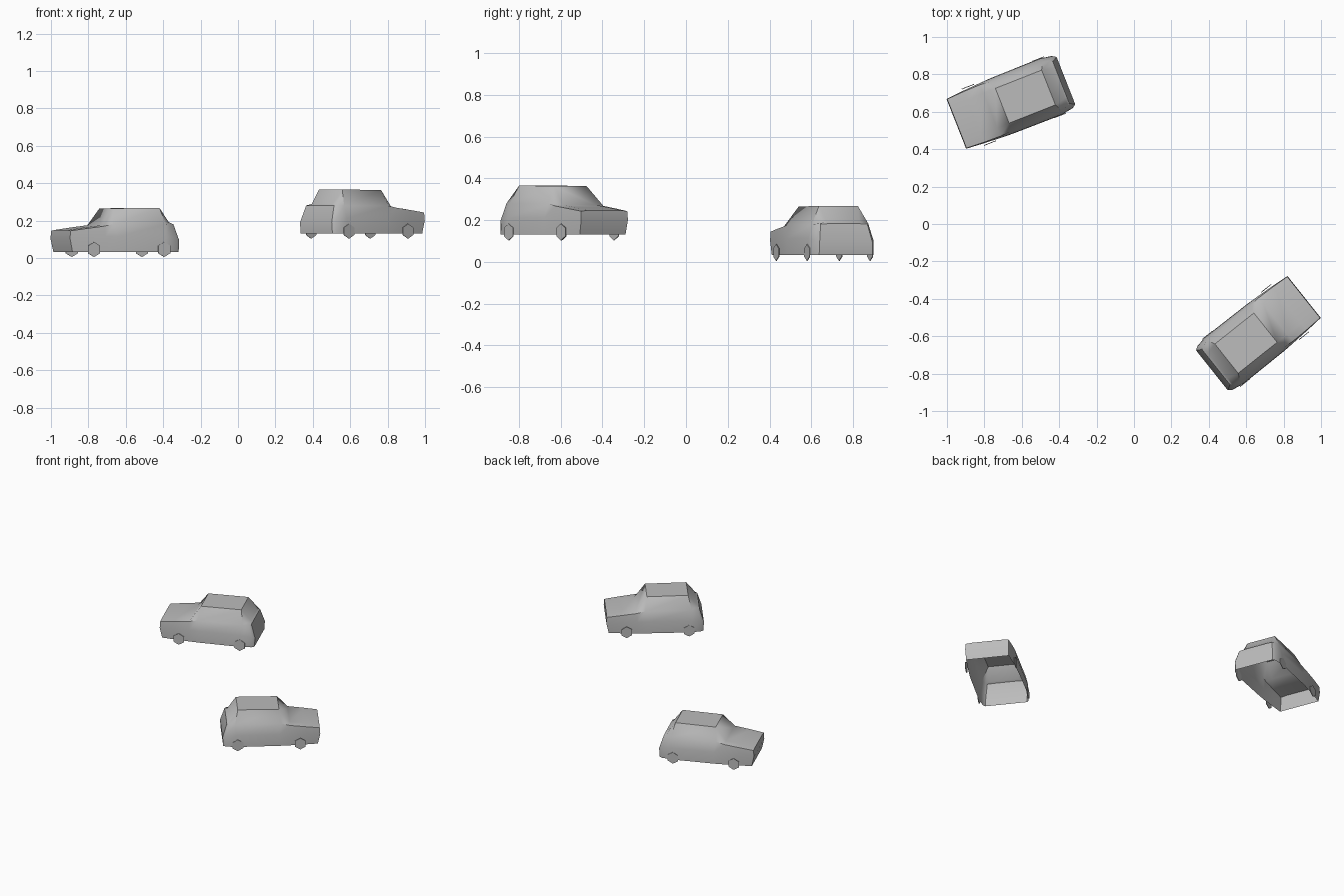
import bpy
import bmesh
import math
from mathutils import Matrix, Vector

if "Cube" in bpy.data.objects:
    bpy.data.objects.remove(bpy.data.objects["Cube"], do_unlink=True)


def make_material(name, colour):
    mat = bpy.data.materials.new(name)
    mat.use_nodes = True
    mat.diffuse_color = colour
    mat.node_tree.nodes["Principled BSDF"].inputs["Base Color"].default_value = colour
    return mat


grey = make_material("plain grey", (0.5, 0.5, 0.5, 1))
HALF_LENGTH = 0.315

# Cross-sections from nose to tail: sill, waist, belt and top edge,
# each as (distance behind the nose, half width, height)
SECTIONS = [
    [(.015, .14, 0), (0, .143, .07), (.003, .141, .112), (.003, .1, .116)],
    [(.1, .149, 0), (.1, .151, .075), (.1, .146, .125), (.1, .1, .13)],
    [(.2, .157, 0), (.2, .157, .08), (.195, .148, .137), (.195, .1, .142)],
    [(.264, .16, 0), (.264, .158, .08), (.25, .143, .148), (.264, .1, .232)],
    [(.54, .162, 0), (.545, .16, .08), (.55, .143, .148), (.53, .1, .235)],
    [(.61, .15, 0), (.612, .148, .07), (.59, .13, .15), (.59, .085, .158)],
    [(.626, .137, 0), (.63, .136, .06), (.602, .12, .148), (.602, .08, .15)],
]


def finish(bm, name, placement, angle):
    mesh = bpy.data.meshes.new(name)
    bm.to_mesh(mesh)
    bm.free()
    obj = bpy.data.objects.new(name, mesh)
    bpy.context.collection.objects.link(obj)
    obj.matrix_world = placement
    mesh.materials.append(grey)
    bpy.ops.object.select_all(action="DESELECT")
    obj.select_set(True)
    bpy.context.view_layer.objects.active = obj
    bpy.ops.object.shade_smooth_by_angle(angle=math.radians(angle))
    return obj


def add_body(name, placement):
    # Hollow shell, open underneath
    bm = bmesh.new()
    rings = []
    for section in SECTIONS:
        left = [(HALF_LENGTH - u, w, h) for u, w, h in section]
        right = [(x, -y, z) for x, y, z in reversed(left)]
        rings.append([bm.verts.new(p) for p in left + right])
    for a, b in zip(rings, rings[1:]):
        for i in range(len(a) - 1):
            bm.faces.new((a[i], a[i + 1], b[i + 1], b[i]))
    # Nose and tail panels
    for ring in (rings[0], rings[-1]):
        for i in range(len(ring) // 2 - 1):
            bm.faces.new((ring[i], ring[i + 1], ring[-2 - i], ring[-1 - i]))
    bmesh.ops.recalc_face_normals(bm, faces=bm.faces)
    roof = max(bm.faces, key=lambda f: f.calc_center_median().z)
    if roof.normal.z < 0:
        bmesh.ops.reverse_faces(bm, faces=bm.faces)
    finish(bm, name, placement, 40)


def add_wheel(name, placement, u, side):
    # Thin six-sided disc with a corner pointing down
    bm = bmesh.new()
    turn = Matrix.Rotation(math.pi / 2, 4, "X") @ Matrix.Rotation(math.pi / 2, 4, "Z")
    spot = Matrix.Translation(Vector((HALF_LENGTH - u, side * 0.162, 0.012)))
    bmesh.ops.create_cone(bm, cap_ends=True, segments=6, radius1=0.04,
                          radius2=0.04, depth=0.004, matrix=spot @ turn)
    zs = [v.co.z for v in bm.verts]
    # Keep a corner at the lowest point
    if sum(z < min(zs) + 0.001 for z in zs) > 2:
        bmesh.ops.rotate(bm, verts=bm.verts, cent=spot.translation,
                         matrix=Matrix.Rotation(math.pi / 6, 3, "Y"))
    finish(bm, name, placement, 30)


def add_car(label, location, heading):
    placement = Matrix.Translation(Vector(location)) @ Matrix.Rotation(
        math.radians(heading), 4, "Z")
    add_body(label + "_body", placement)
    for end, u in (("front", 0.13), ("rear", 0.533)):
        for side_name, side in (("left", 1), ("right", -1)):
            add_wheel(f"{label}_{end}_{side_name}_wheel", placement, u, side)


add_car("lower_car", (-0.657, 0.651, 0.033), 201.5)
add_car("raised_car", (0.663, -0.586, 0.131), 38.5)
